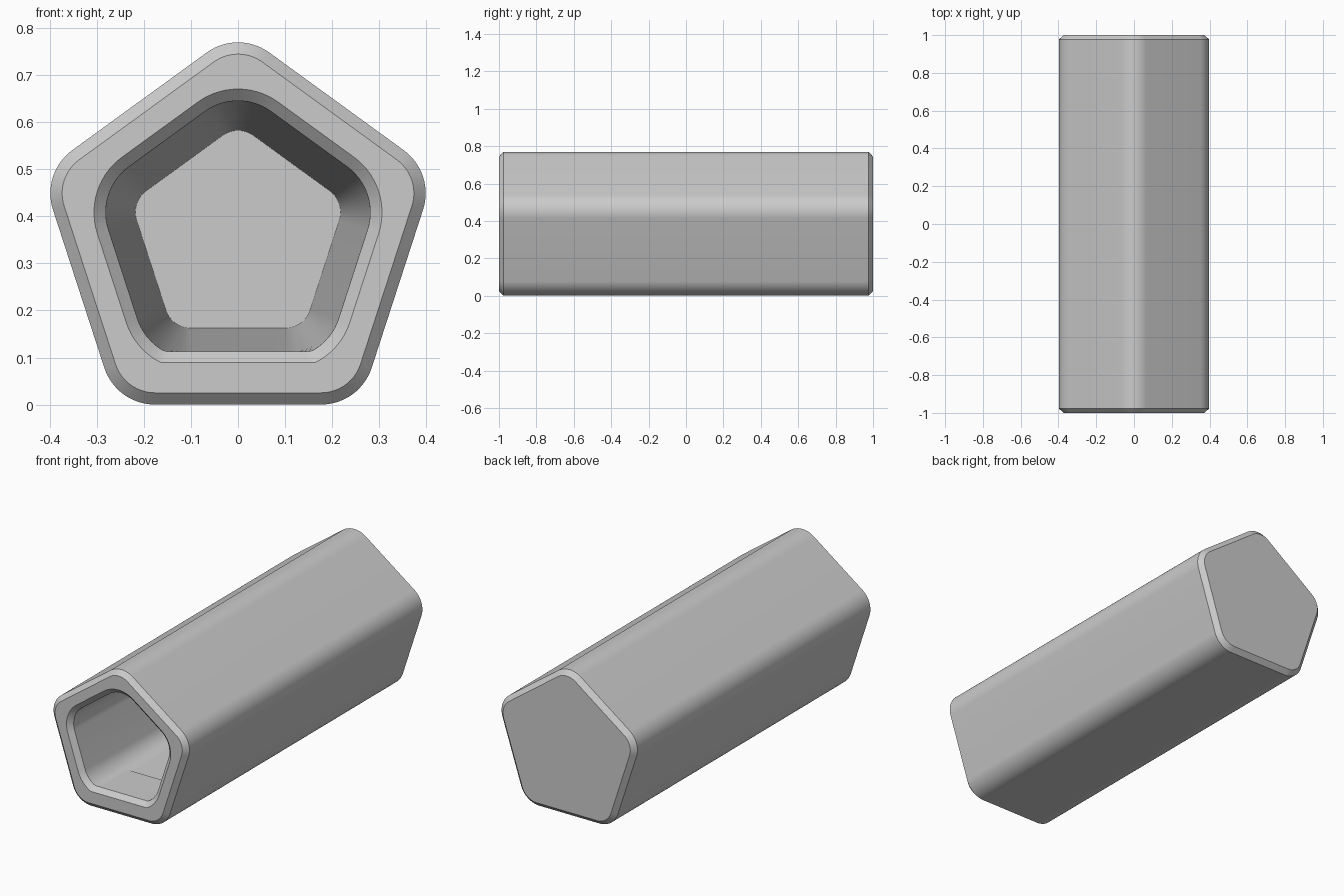
import bpy, bmesh, math

if "Cube" in bpy.data.objects:
    bpy.data.objects.remove(bpy.data.objects["Cube"])

CZ = 0.356      # height of the tube axis
SEG = 14        # steps per rounded corner


def ring(bm, y, core, r, floor=-1.0):
    """Rounded pentagon, point up; anything under floor is flattened onto it."""
    out = []
    for k in range(5):
        mid = math.radians(90 + 72 * k)
        for i in range(SEG + 1):
            a = mid + math.radians(-36 + 72 * i / SEG)
            x = core * math.cos(mid) + r * math.cos(a)
            z = CZ + core * math.sin(mid) + r * math.sin(a)
            out.append(bm.verts.new((x, y, max(z, floor))))
    return out


grey = bpy.data.materials.new("light_grey")
grey.diffuse_color = (0.6, 0.6, 0.6, 1)
grey.use_nodes = True
grey.node_tree.nodes["Principled BSDF"].inputs["Base Color"].default_value = grey.diffuse_color

# y, core radius, corner radius, floor level
sections = [
    (1.0, 0.30, 0.088, -1),         # closed back end
    (0.976, 0.30, 0.113, -1),       # back bevel
    (-0.976, 0.30, 0.113, -1),      # long outer wall
    (-1.0, 0.30, 0.088, -1),        # front bevel
    (-1.0, 0.169, 0.145, 0.089),    # flat rim
    (-0.976, 0.169, 0.120, 0.113),  # bevel of the opening
    (-0.74, 0.169, 0.1105, 0.113),  # flat lip in the bore
    (-0.74, 0.169, 0.1105, -1),     # end of the lip
    (0.6, 0.17, 0.056, -1),         # tapered bore
]

bm = bmesh.new()
rings = [ring(bm, *s) for s in sections]
n = len(rings[0])
for a, b in zip(rings, rings[1:]):
    for i in range(n):
        j = (i + 1) % n
        bm.faces.new((a[i], a[j], b[j], b[i]))
bm.faces.new(rings[0])      # back cap
bm.faces.new(rings[-1])     # bore bottom
bmesh.ops.remove_doubles(bm, verts=bm.verts, dist=0.00005)
bmesh.ops.recalc_face_normals(bm, faces=bm.faces)

mesh = bpy.data.meshes.new("pentagon_tube")
bm.to_mesh(mesh)
bm.free()
mesh.materials.append(grey)
tube = bpy.data.objects.new("pentagon_tube", mesh)
bpy.context.collection.objects.link(tube)
bpy.context.view_layer.objects.active = tube
tube.select_set(True)
bpy.ops.object.shade_smooth_by_angle(angle=math.radians(30))
